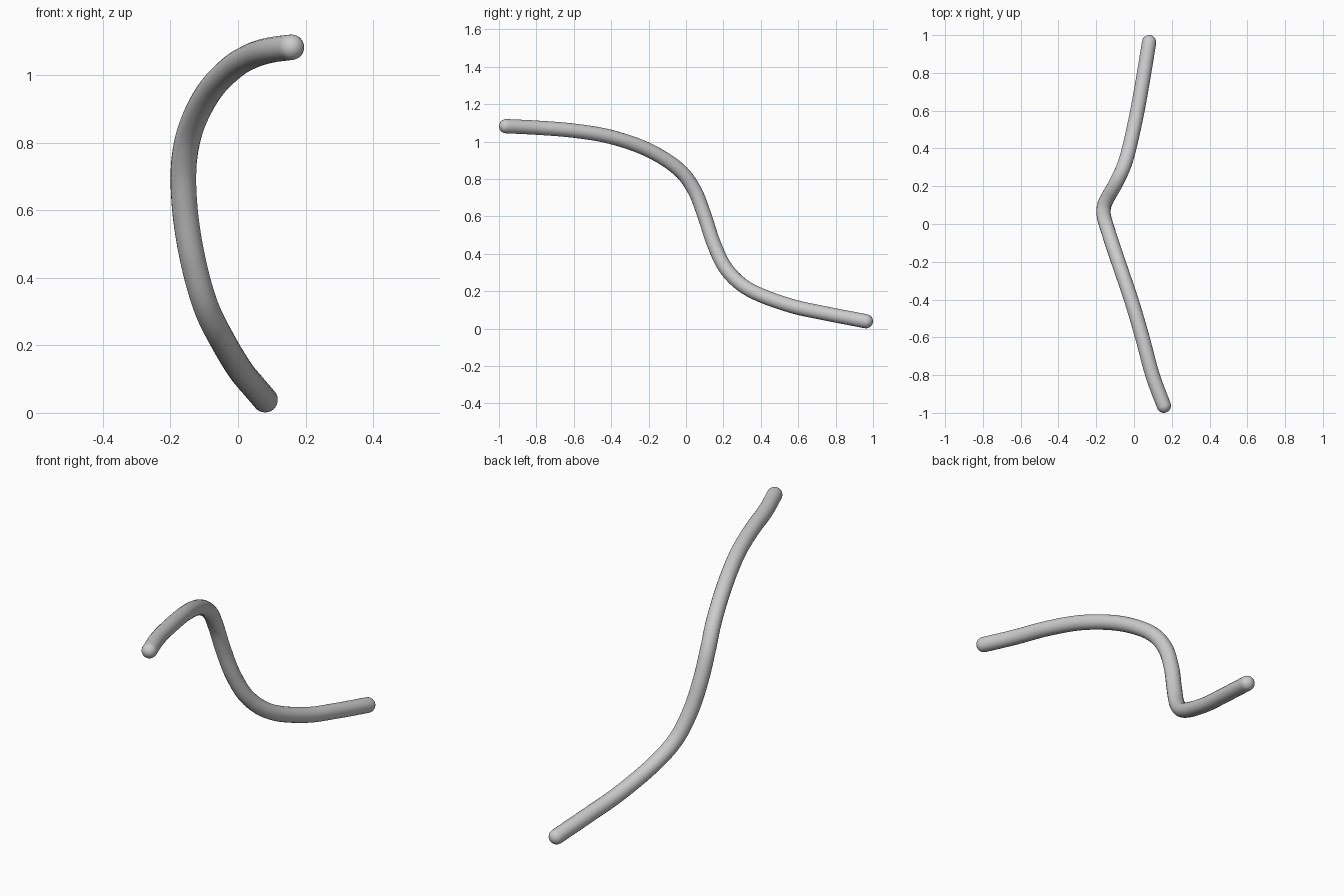
import bpy, bmesh
from math import sin, cos, pi
from mathutils import Vector

if "Cube" in bpy.data.objects:
    bpy.data.objects.remove(bpy.data.objects["Cube"])

R, SIDES, STEPS, CAP = 0.038, 20, 6, 6

# centre line of the bent rod
PATH = [Vector(p) for p in (
    (0.158, -0.962, 1.082), (0.098, -0.80, 1.074), (0.044, -0.60, 1.058),
    (-0.015, -0.40, 1.024), (-0.083, -0.20, 0.954), (-0.136, -0.04, 0.852),
    (-0.160, 0.045, 0.74), (-0.157, 0.10, 0.60), (-0.133, 0.15, 0.45),
    (-0.094, 0.22, 0.312), (-0.042, 0.34, 0.207), (0.008, 0.55, 0.125),
    (0.045, 0.75, 0.08), (0.080, 0.962, 0.039))]


def smooth_path(pts):
    p = [2 * pts[0] - pts[1]] + pts + [2 * pts[-1] - pts[-2]]
    out = []
    for i in range(1, len(p) - 2):
        a, b, c, d = p[i - 1:i + 3]
        for k in range(STEPS):
            t = k / STEPS
            out.append(0.5 * (2 * b + (c - a) * t + (2 * a - 5 * b + 4 * c - d) * t ** 2
                              + (3 * b - a - 3 * c + d) * t ** 3))
    return out + [pts[-1]]


line = smooth_path(PATH)
n = len(line)
tangents = [(line[min(i + 1, n - 1)] - line[max(i - 1, 0)]).normalized() for i in range(n)]

# ring stations: round start cap, rod body, round end cap
angles = [pi / 2 * k / CAP for k in range(1, CAP)]
stations = [(line[0] - tangents[0] * R * sin(a), tangents[0], R * cos(a)) for a in reversed(angles)]
stations += [(c, t, R) for c, t in zip(line, tangents)]
stations += [(line[-1] + tangents[-1] * R * sin(a), tangents[-1], R * cos(a)) for a in angles]

bm = bmesh.new()
rings, side = [], Vector((1, 0, 0))
for c, t, r in stations:
    side = (side - t * side.dot(t)).normalized()
    up = t.cross(side)
    rings.append([bm.verts.new(c + r * (side * cos(2 * pi * j / SIDES) + up * sin(2 * pi * j / SIDES)))
                  for j in range(SIDES)])
for a, b in zip(rings, rings[1:]):
    for j in range(SIDES):
        k = (j + 1) % SIDES
        bm.faces.new((a[j], a[k], b[k], b[j]))

# close both tips
for ring, tip in ((rings[0], line[0] - tangents[0] * R), (rings[-1], line[-1] + tangents[-1] * R)):
    v = bm.verts.new(tip)
    for j in range(SIDES):
        bm.faces.new((ring[j], ring[(j + 1) % SIDES], v))
bmesh.ops.recalc_face_normals(bm, faces=bm.faces)
for f in bm.faces:
    f.smooth = True

mesh = bpy.data.meshes.new("bent_rod")
bm.to_mesh(mesh)
bm.free()
bpy.context.collection.objects.link(bpy.data.objects.new("bent_rod", mesh))
